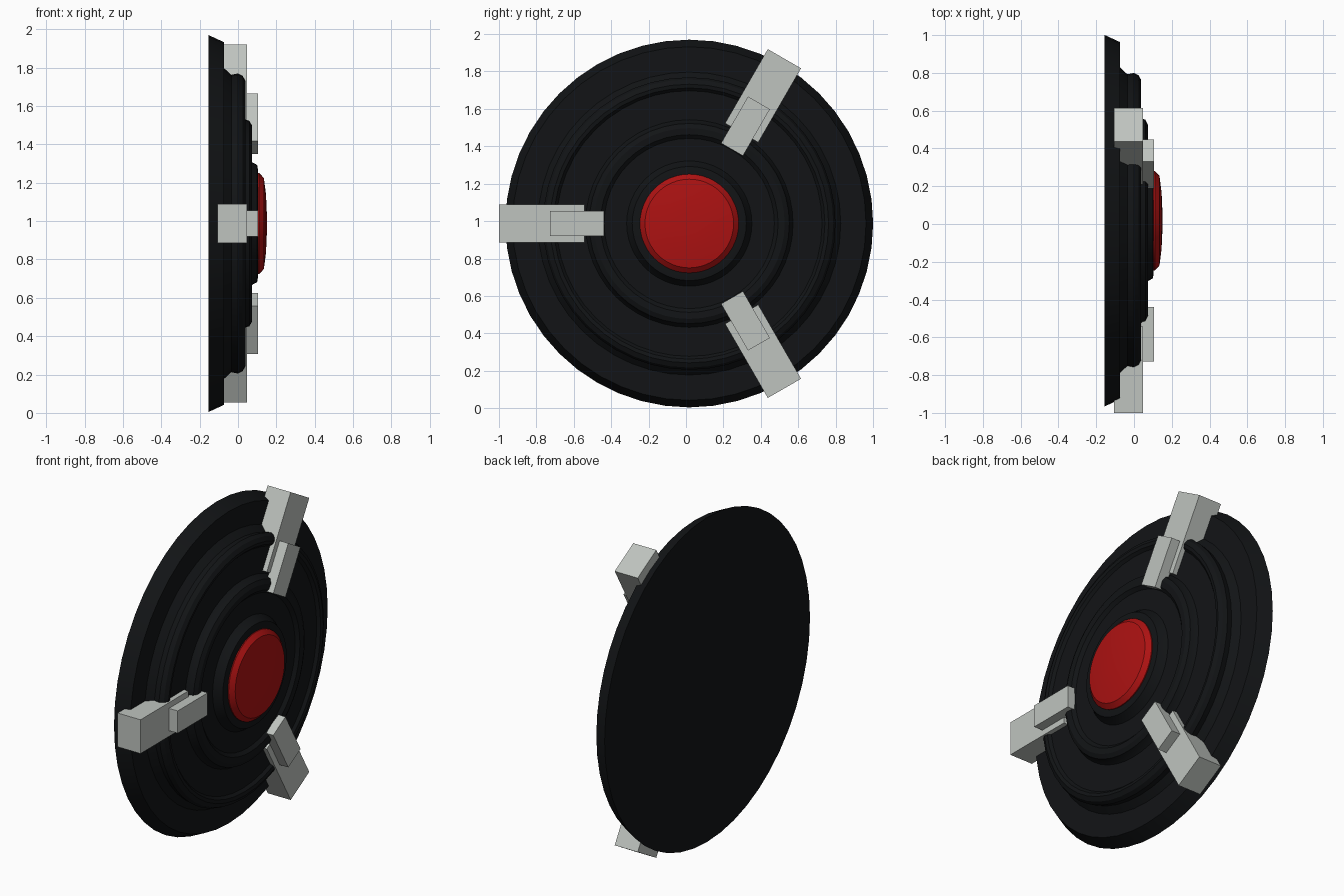
import bpy, bmesh, math
from mathutils import Matrix, Vector

cube = bpy.data.objects.get("Cube")
if cube:
    bpy.data.objects.remove(cube, do_unlink=True)

CENTRE = Vector((0, 0.0175, 0.987))
SEGMENTS = 48


def material(name, rgb):
    mat = bpy.data.materials.new(name)
    mat.use_nodes = True
    mat.diffuse_color = (*rgb, 1)
    shader = next(n for n in mat.node_tree.nodes if n.type == "BSDF_PRINCIPLED")
    shader.inputs["Base Color"].default_value = (*rgb, 1)
    return mat


def add_object(name, bm, mat):
    bmesh.ops.recalc_face_normals(bm, faces=bm.faces)
    mesh = bpy.data.meshes.new(name)
    bm.to_mesh(mesh)
    bm.free()
    mesh.materials.append(mat)
    obj = bpy.data.objects.new(name, mesh)
    obj.location = CENTRE
    bpy.context.collection.objects.link(obj)
    return obj


def lathe(name, profile, mat):
    """Revolve (x, radius) points about the x axis; both ends are capped."""
    bm = bmesh.new()
    rings = []
    for x, r in profile:
        angles = [2 * math.pi * i / SEGMENTS for i in range(SEGMENTS)]
        rings.append([bm.verts.new((x, r * math.cos(a), r * math.sin(a))) for a in angles])
    for a, b in zip(rings, rings[1:]):
        for i in range(SEGMENTS):
            j = (i + 1) % SEGMENTS
            bm.faces.new((a[i], a[j], b[j], b[i]))
    bm.faces.new(rings[0])
    bm.faces.new(rings[-1])
    obj = add_object(name, bm, mat)
    bpy.ops.object.select_all(action="DESELECT")
    obj.select_set(True)
    bpy.context.view_layer.objects.active = obj
    bpy.ops.object.shade_smooth_by_angle(angle=math.radians(30))


def clamp_block(name, x_range, r_range, width, angle, mat):
    """Box reaching outwards between two radii, turned about the x axis."""
    size = (x_range[1] - x_range[0], r_range[1] - r_range[0], width)
    middle = (sum(x_range) / 2, sum(r_range) / 2, 0)
    bm = bmesh.new()
    turn = Matrix.Rotation(math.radians(angle), 4, "X")
    bmesh.ops.create_cube(bm, size=1, matrix=turn @ Matrix.Translation(middle) @ Matrix.Diagonal((*size, 1)))
    add_object(name, bm, mat)


black = material("black", (0.006, 0.007, 0.008))
red = material("red", (0.42, 0.006, 0.006))
grey = material("pale_grey", (0.52, 0.55, 0.52))

# Disc with a bevelled rim, two raised rounded rings and a raised hub
lathe("disc", [
    (-0.155, 0.983), (-0.073, 0.945), (-0.073, 0.81), (-0.035, 0.775),
    (0.0, 0.782), (0.024, 0.77), (0.038, 0.745), (0.034, 0.725), (0.018, 0.71),
    (0.018, 0.555), (0.038, 0.542), (0.06, 0.535), (0.073, 0.51),
    (0.07, 0.475), (0.052, 0.455), (0.052, 0.335), (0.073, 0.32),
    (0.1, 0.305), (0.104, 0.28), (0.104, 0.1)], black)

# Shallow domed button on the hub
lathe("centre_button", [
    (0.09, 0.264), (0.11, 0.264), (0.135, 0.237), (0.146, 0.15), (0.15, 0.06)], red)

# Three clamps, each a broad block with a narrow finger on top
for label, angle in (("front", 180), ("upper", 60), ("lower", -60)):
    clamp_block(label + "_clamp_body", (-0.107, 0.047), (0.56, 1.0175), 0.205, angle, grey)
    clamp_block(label + "_clamp_finger", (0.04, 0.105), (0.457, 0.745), 0.135, angle, grey)
